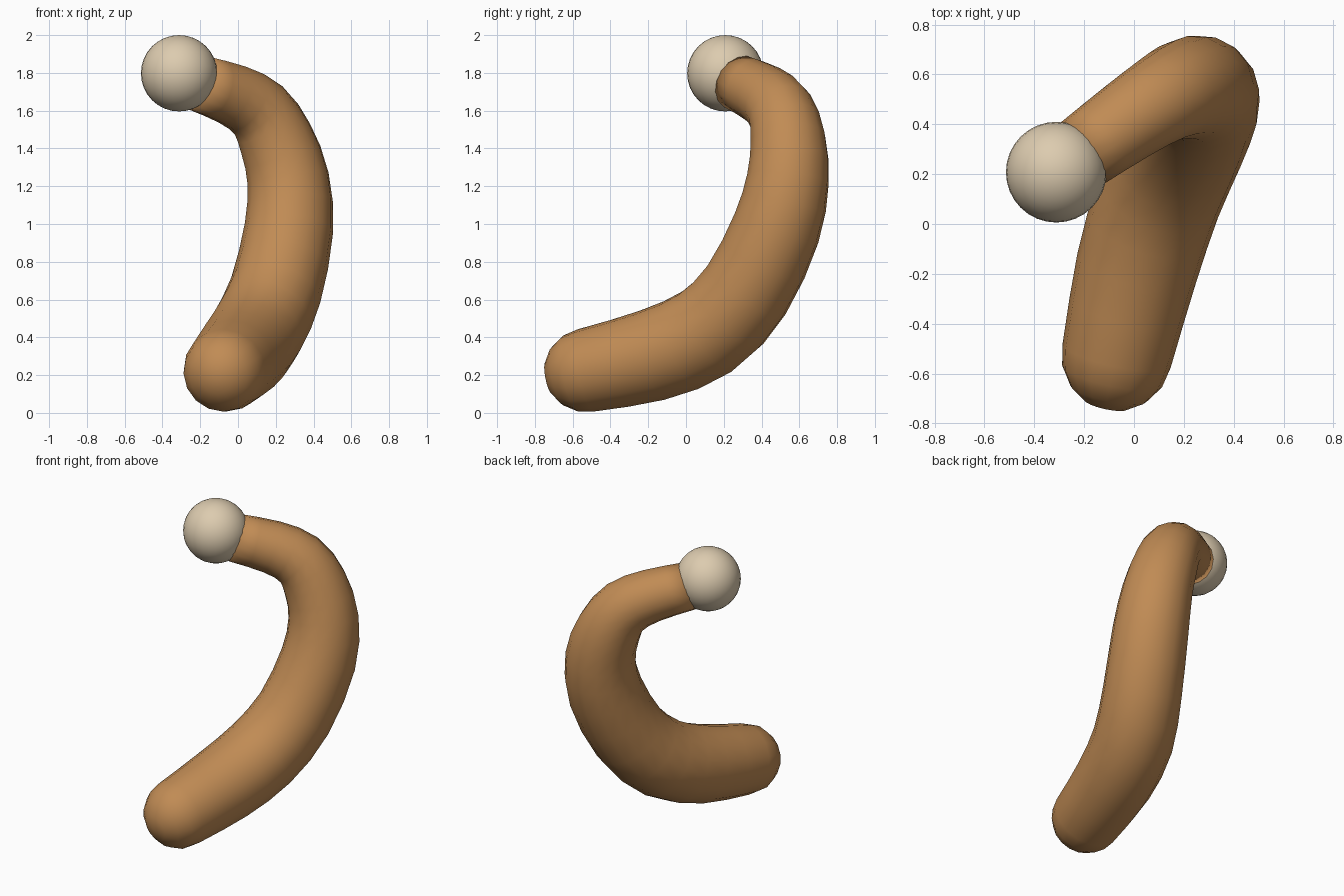
import bpy, bmesh, math
from mathutils import Vector

if "Cube" in bpy.data.objects:
    bpy.data.objects.remove(bpy.data.objects["Cube"])


def material(name, color):
    m = bpy.data.materials.new(name)
    m.diffuse_color = (*color, 1.0)
    m.use_nodes = True
    m.node_tree.nodes["Principled BSDF"].inputs["Base Color"].default_value = m.diffuse_color
    return m


tan = material("tan", (0.53, 0.26, 0.09))
cream = material("cream", (0.72, 0.60, 0.43))

# Centre line of the tail: x, y, z, radius
PATH = [
    (-0.07, -0.53, 0.225, 0.222),
    (0.01, -0.18, 0.305, 0.245),
    (0.10, 0.11, 0.430, 0.252),
    (0.20, 0.32, 0.650, 0.245),
    (0.27, 0.48, 0.980, 0.235),
    (0.265, 0.54, 1.240, 0.218),
    (0.20, 0.54, 1.450, 0.200),
    (0.11, 0.50, 1.600, 0.180),
    (-0.03, 0.41, 1.685, 0.165),
    (-0.22, 0.275, 1.750, 0.150),
]
SIDES, STEPS, CAP = 16, 2, 4


def catmull(a, b, c, d, t):
    return 0.5 * (2 * b + (c - a) * t + (2 * a - 5 * b + 4 * c - d) * t * t
                  + (3 * b - a - 3 * c + d) * t ** 3)


def sample_path():
    pts = [Vector(p) for p in PATH]
    pts = [2 * pts[0] - pts[1]] + pts + [2 * pts[-1] - pts[-2]]
    out = []
    for i in range(1, len(pts) - 2):
        out += [catmull(*pts[i - 1:i + 3], s / STEPS) for s in range(STEPS)]
    return out + [pts[-2]]


def build_tail():
    samples = sample_path()
    centers = [Vector(s[:3]) for s in samples]
    radii = [s[3] for s in samples]
    n = len(centers)
    tangents = [(centers[min(i + 1, n - 1)] - centers[max(i - 1, 0)]).normalized()
                for i in range(n)]
    # Rounded base: shrinking rings in front of the first section
    sections = []
    for k in range(1, CAP):
        a = math.pi / 2 * k / CAP
        sections.append((centers[0] - tangents[0] * radii[0] * math.cos(a),
                         tangents[0], radii[0] * math.sin(a)))
    sections += list(zip(centers, tangents, radii))

    bm = bmesh.new()
    side = Vector((0, 0, 1))
    rings = []
    for c, t, r in sections:
        side = (side - t * side.dot(t)).normalized()
        other = t.cross(side)
        rings.append([bm.verts.new(c + r * (side * math.cos(a) + other * math.sin(a)))
                      for a in (2 * math.pi * j / SIDES for j in range(SIDES))])
    for a, b in zip(rings, rings[1:]):
        for j in range(SIDES):
            k = (j + 1) % SIDES
            bm.faces.new((a[j], a[k], b[k], b[j]))
    # Pole of the base and flat end hidden in the ball
    pole = bm.verts.new(centers[0] - tangents[0] * radii[0])
    for j in range(SIDES):
        bm.faces.new((pole, rings[0][(j + 1) % SIDES], rings[0][j]))
    bm.faces.new(rings[-1])
    bmesh.ops.recalc_face_normals(bm, faces=bm.faces)
    for f in bm.faces:
        f.smooth = True
    mesh = bpy.data.meshes.new("tail")
    bm.to_mesh(mesh)
    bm.free()
    mesh.materials.append(tan)
    bpy.context.collection.objects.link(bpy.data.objects.new("tail", mesh))


build_tail()

# Ball on the tip
bpy.ops.mesh.primitive_uv_sphere_add(segments=32, ring_count=16, radius=0.202,
                                     location=(-0.312, 0.208, 1.798))
ball = bpy.context.object
ball.name = "tip_ball"
ball.data.materials.append(cream)
bpy.ops.object.shade_smooth()
